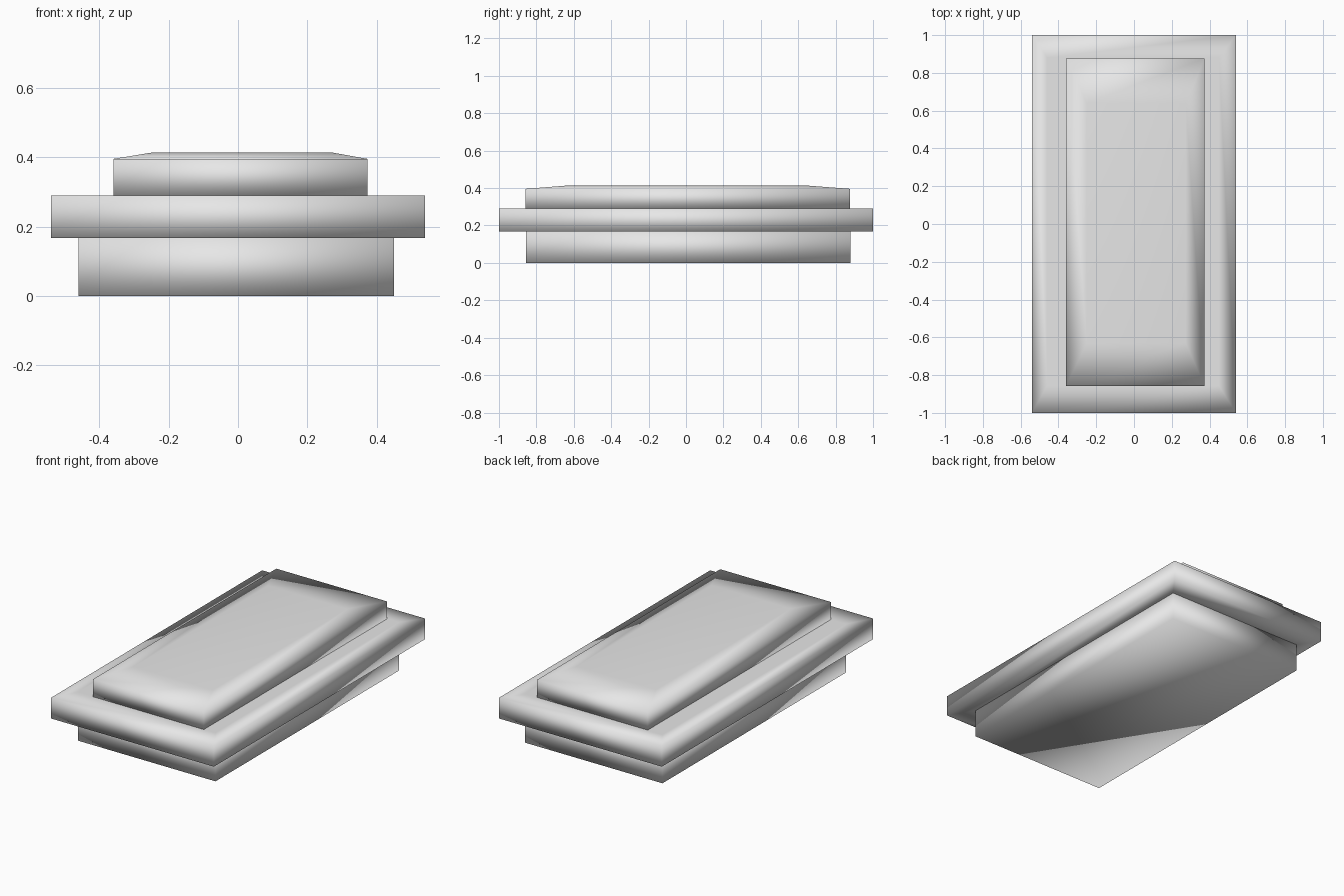
import bpy, bmesh

cube = bpy.data.objects.get("Cube")
if cube:
    bpy.data.objects.remove(cube, do_unlink=True)

# Single plain grey
grey = bpy.data.materials.new("light grey")
grey.use_nodes = True
colour = (0.8, 0.8, 0.8, 1)
grey.diffuse_color = colour
grey.node_tree.nodes["Principled BSDF"].inputs["Base Color"].default_value = colour


def stacked_slab(name, rings):
    """Loft rectangles (x0, x1, y0, y1, z) from bottom to top and cap both ends."""
    bm = bmesh.new()
    loops = [[bm.verts.new(p) for p in ((x0, y0, z), (x1, y0, z), (x1, y1, z), (x0, y1, z))]
             for x0, x1, y0, y1, z in rings]
    for low, high in zip(loops, loops[1:]):
        for i in range(4):
            j = (i + 1) % 4
            bm.faces.new((low[i], low[j], high[j], high[i]))
    bm.faces.new(loops[0][::-1])
    bm.faces.new(loops[-1])
    for face in bm.faces:
        face.smooth = True
    mesh = bpy.data.meshes.new(name)
    bm.to_mesh(mesh)
    bm.free()
    mesh.materials.append(grey)
    obj = bpy.data.objects.new(name, mesh)
    bpy.context.collection.objects.link(obj)
    return obj


# Recessed foot
foot = (-0.46, 0.45, -0.856, 0.88)
stacked_slab("foot", [(*foot, 0), (*foot, 0.167)])

# Wide middle slab, with an inner loop that keeps the ledge flat
rim = (-0.54, 0.54, -1, 1)
stacked_slab("middle_slab", [(*foot, 0.167), (*rim, 0.167), (*rim, 0.291), (*foot, 0.291)])

# Raised top slab with a shallow sloped border
edge = (-0.36, 0.374, -0.858, 0.877)
stacked_slab("top_slab", [(*edge, 0.29), (*edge, 0.396), (-0.25, 0.274, -0.63, 0.64, 0.414)])
